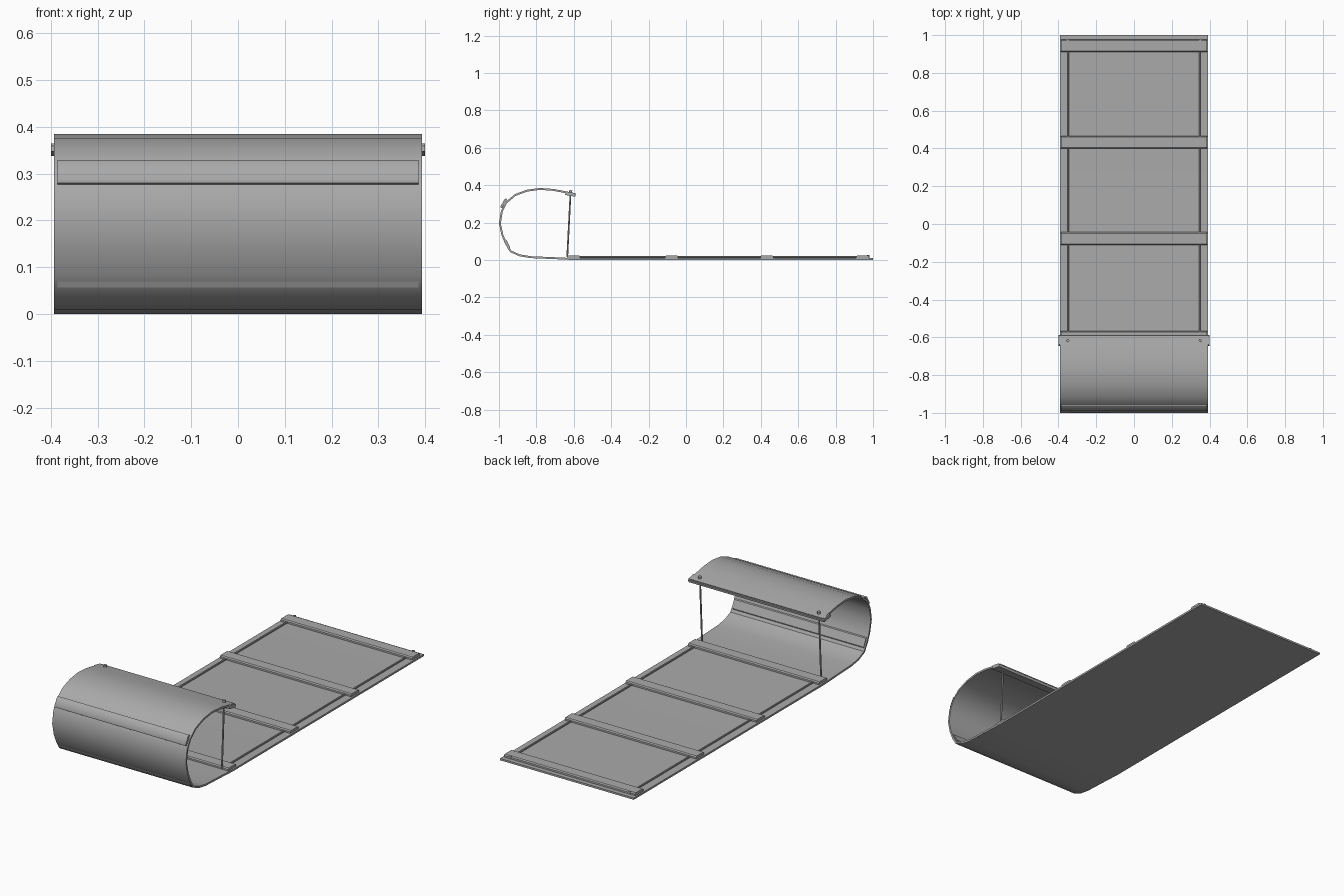
import bpy, bmesh, math
from mathutils import Vector, Matrix

cube = bpy.data.objects.get("Cube")
if cube:
    bpy.data.objects.remove(cube, do_unlink=True)

grey = bpy.data.materials.new("plain grey")
grey.use_nodes = True
COLOUR = (0.4, 0.4, 0.4, 1)
grey.diffuse_color = COLOUR
grey.node_tree.nodes["Principled BSDF"].inputs["Base Color"].default_value = COLOUR


def make(name, bm):
    bmesh.ops.recalc_face_normals(bm, faces=bm.faces)
    mesh = bpy.data.meshes.new(name)
    bm.to_mesh(mesh)
    bm.free()
    mesh.materials.append(grey)
    obj = bpy.data.objects.new(name, mesh)
    bpy.context.collection.objects.link(obj)
    bpy.ops.object.select_all(action='DESELECT')
    obj.select_set(True)
    bpy.context.view_layer.objects.active = obj
    bpy.ops.object.shade_smooth_by_angle(angle=math.radians(35))
    return obj


def slat(name, y, z, tilt=0, half=0.386, depth=0.068, height=0.014):
    """Crosswise bar with its two upper long edges chamfered."""
    d, h = depth / 2, height / 2
    turn = Matrix.Rotation(tilt, 4, 'X')
    section = [(-d, -h), (d, -h), (d, h * 0.3), (d - 0.006, h), (-d + 0.006, h), (-d, h * 0.3)]
    bm = bmesh.new()
    verts = [bm.verts.new(Vector((-half, y, z)) + turn @ Vector((0, a, b))) for a, b in section]
    face = bm.faces.new(verts)
    out = bmesh.ops.extrude_face_region(bm, geom=[face])
    moved = [v for v in out["geom"] if isinstance(v, bmesh.types.BMVert)]
    bmesh.ops.translate(bm, verts=moved, vec=(2 * half, 0, 0))
    return make(name, bm)


def rod(name, start, end, radius, sides=8):
    a, b = Vector(start), Vector(end)
    bm = bmesh.new()
    place = Matrix.Translation((a + b) / 2) @ (b - a).to_track_quat('Z', 'Y').to_matrix().to_4x4()
    bmesh.ops.create_cone(bm, cap_ends=True, segments=sides, radius1=radius, radius2=radius,
                          depth=(b - a).length, matrix=place)
    return make(name, bm)


# Curled board: outer side profile, thickened inward
profile = [(1, 0), (-0.6, 0), (-0.73, 0.006), (-0.83, 0.01), (-0.89, 0.02), (-0.94, 0.042),
           (-0.965, 0.082), (-0.986, 0.13), (-1, 0.195), (-0.99, 0.26), (-0.965, 0.31),
           (-0.915, 0.352), (-0.85, 0.376), (-0.78, 0.385), (-0.71, 0.38), (-0.65, 0.369),
           (-0.59, 0.357)]
pts = [Vector(p) for p in profile]
inner = []
for i, p in enumerate(pts):
    t = (pts[min(i + 1, len(pts) - 1)] - pts[max(i - 1, 0)]).normalized()
    inner.append(p + Vector((t.y, -t.x)) * 0.01)
bm = bmesh.new()
rows = [[[bm.verts.new((x, p.x, p.y)) for p in side] for side in (pts, inner)]
        for x in (-0.393, 0.393)]
(lo, li), (ro, ri) = rows
for i in range(len(pts) - 1):
    for a, b in ((lo, ro), (li, ri), (lo, li), (ro, ri)):
        bm.faces.new((a[i], a[i + 1], b[i + 1], b[i]))
for i in (0, -1):
    bm.faces.new((lo[i], ro[i], ri[i], li[i]))
make("curled_board", bm)

# Cross slats on the deck, on the curl and under its free edge
for i, y in enumerate((-0.6, -0.077, 0.433, 0.944)):
    slat(f"deck_slat_{i + 1}", y, 0.018)
slat("inner_curl_slat", -0.957, 0.085, math.radians(-64), depth=0.056)
slat("outer_curl_slat", -0.975, 0.304, math.radians(60), depth=0.056, height=0.012)
slat("curl_end_slat", -0.617, 0.352, math.radians(-10), half=0.4, depth=0.056, height=0.018)

# Side rails, tie cords and pegs, mirrored left and right
for side, sx in (("left", 1), ("right", -1)):
    x = sx * 0.35
    rod(f"{side}_side_rail", (x, -0.6, 0.016), (x, 0.98, 0.016), 0.005)
    rod(f"{side}_tie_cord", (x, -0.635, 0.015), (x, -0.617, 0.366), 0.0045)
    rod(f"{side}_cord_knot", (x, -0.617, 0.355), (x, -0.616, 0.373), 0.008, 12)
    rod(f"{side}_rear_peg", (x, 0.974, 0.012), (x, 0.974, 0.028), 0.007, 12)
